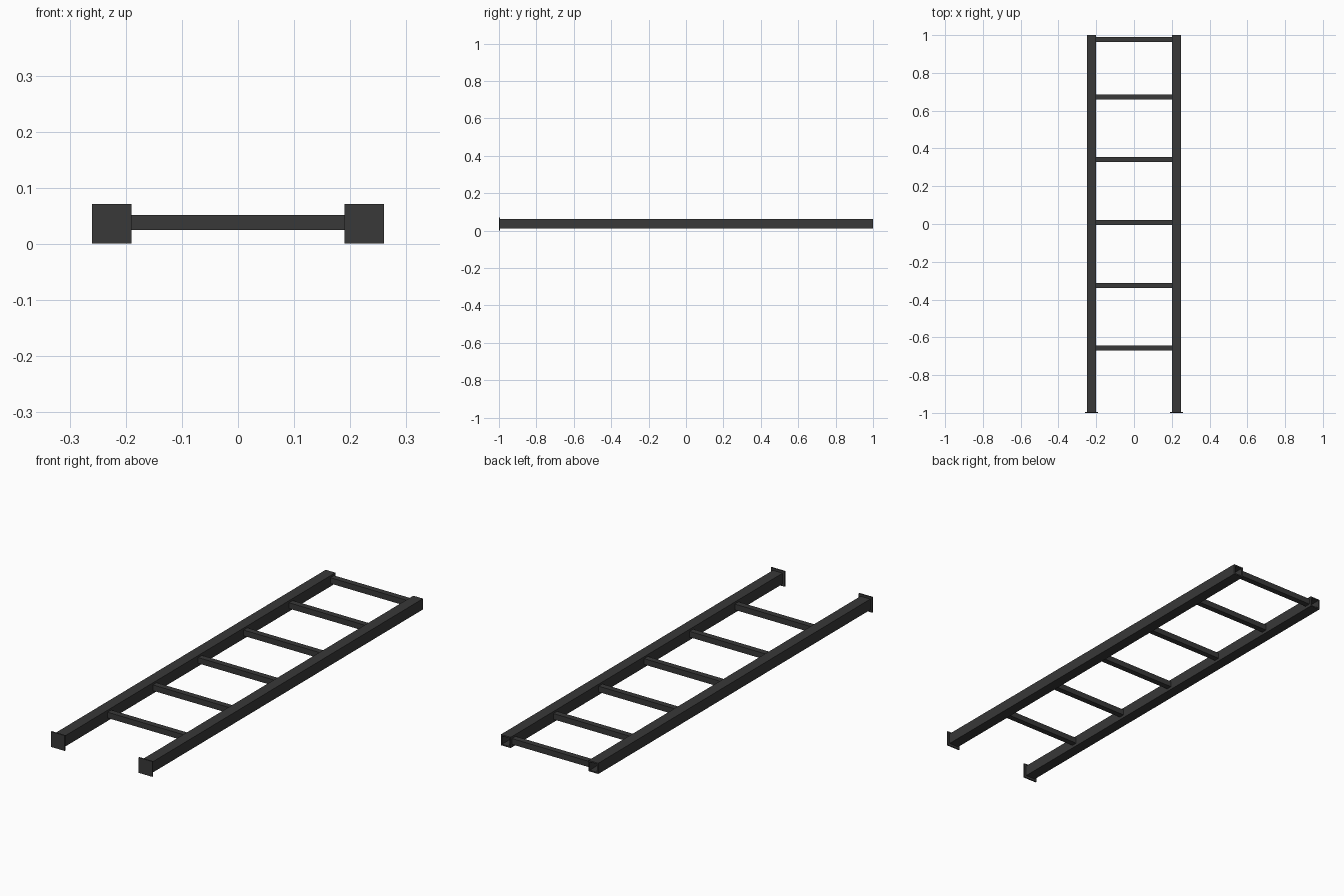
import bpy, bmesh

if "Cube" in bpy.data.objects:
    bpy.data.objects.remove(bpy.data.objects["Cube"])

dark = bpy.data.materials.new("dark_steel")
dark.diffuse_color = (0.04, 0.04, 0.04, 1)
dark.use_nodes = True
dark.node_tree.nodes["Principled BSDF"].inputs["Base Color"].default_value = dark.diffuse_color
ZC = 0.036  # height of the frame's centre line


def finish(name, bm, loc):
    bmesh.ops.recalc_face_normals(bm, faces=bm.faces)
    me = bpy.data.meshes.new(name)
    bm.to_mesh(me)
    bm.free()
    me.materials.append(dark)
    ob = bpy.data.objects.new(name, me)
    ob.location = loc
    bpy.context.collection.objects.link(ob)
    return ob


def box(name, size, loc):
    bm = bmesh.new()
    bmesh.ops.create_cube(bm, size=1)
    bmesh.ops.scale(bm, vec=size, verts=bm.verts)
    return finish(name, bm, loc)


def tube(name, width, wall, y0, y1, loc):
    # square hollow section running along y
    bm = bmesh.new()
    rings = []
    for h, y in ((width / 2, y0), (width / 2, y1),
                 (width / 2 - wall, y1), (width / 2 - wall, y0)):
        rings.append([bm.verts.new((sx * h, y, sz * h))
                      for sx, sz in ((-1, -1), (1, -1), (1, 1), (-1, 1))])
    for a, b in zip(rings, rings[1:] + rings[:1]):
        for i in range(4):
            j = (i + 1) % 4
            bm.faces.new((a[i], a[j], b[j], b[i]))
    return finish(name, bm, loc)


# side rails with foot plates
for side, s in (("left", -1), ("right", 1)):
    tube(side + "_rail", 0.05, 0.006, -0.994, 1.0, (s * 0.225, 0, ZC))
    box(side + "_foot_plate", (0.07, 0.006, 0.071), (s * 0.225, -0.997, ZC))

# rungs
for i, y in enumerate((-0.657, -0.325, 0.007, 0.341, 0.673, 0.977)):
    box(f"rung_{i + 1}", (0.40, 0.027, 0.027), (0, y, 0.038))
